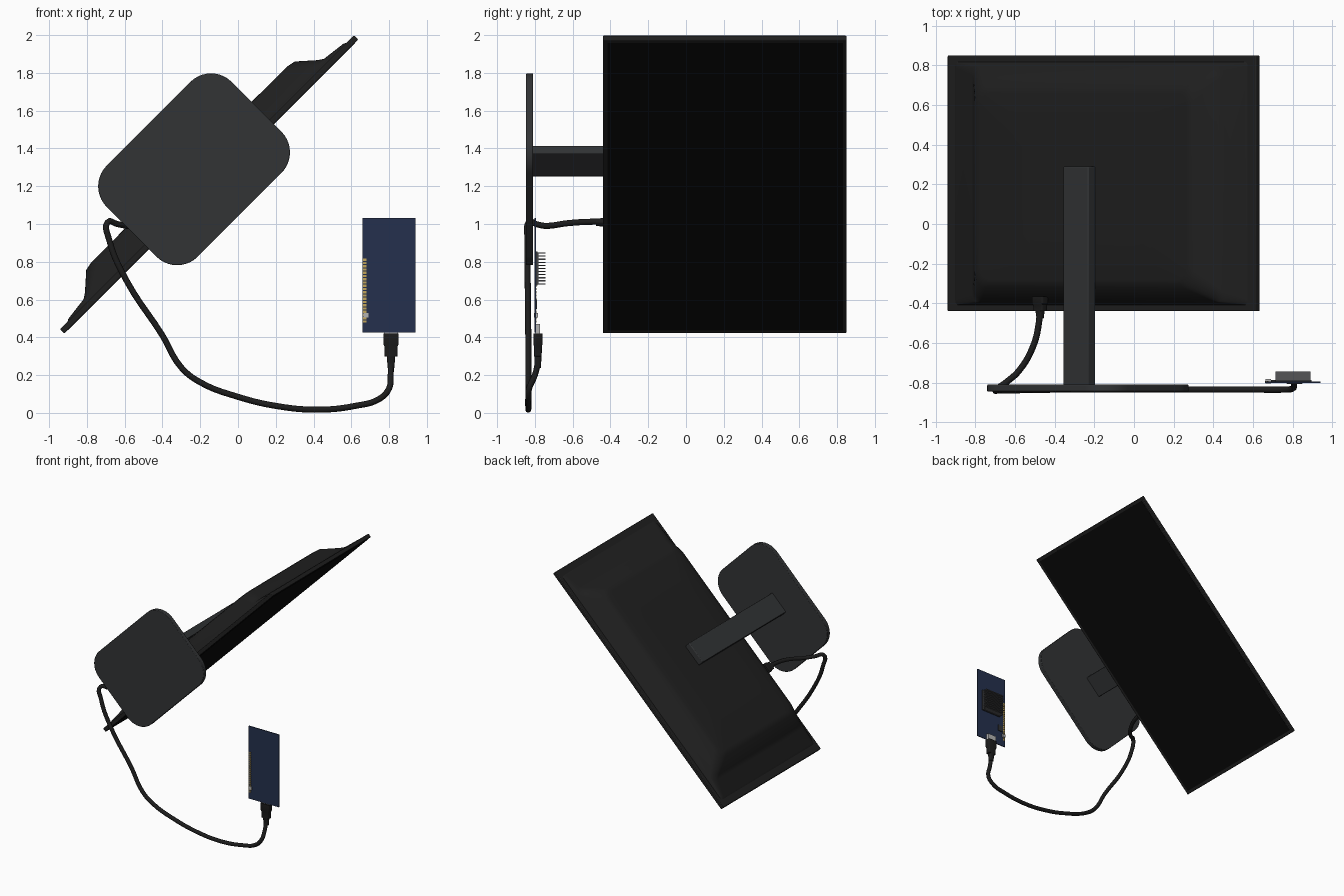
import bpy, bmesh
from math import sin, cos, pi, radians
from mathutils import Matrix, Vector

if "Cube" in bpy.data.objects:
    bpy.data.objects.remove(bpy.data.objects["Cube"])

# Monitor frame: x along the screen width, y up the screen, z out of its back
S = 0.70711
TILT = Matrix(((S, 0, -S, -0.14), (0, 1, 0, 0), (S, 0, S, 1.197), (0, 0, 0, 1)))
I = Matrix.Identity(4)


def material(name, rgb):
    m = bpy.data.materials.new(name)
    m.diffuse_color = (*rgb, 1)
    m.use_nodes = True
    m.node_tree.nodes["Principled BSDF"].inputs["Base Color"].default_value = m.diffuse_color
    return m


SHELL = material("shell_black", (0.014, 0.014, 0.014))
GLASS = material("screen_black", (0.003, 0.003, 0.003))
STAND = material("stand_grey", (0.032, 0.034, 0.036))
CABLE = material("cable_black", (0.012, 0.012, 0.012))
BLUE = material("board_blue", (0.018, 0.03, 0.075))
GOLD = material("gold", (0.55, 0.38, 0.1))
METAL = material("metal", (0.45, 0.45, 0.45))
SINK = material("heat_sink_grey", (0.09, 0.09, 0.095))


def finish(name, bm, mat, matrix=I, bevel=0, angle=35):
    bmesh.ops.recalc_face_normals(bm, faces=bm.faces)
    me = bpy.data.meshes.new(name)
    bm.to_mesh(me)
    bm.free()
    ob = bpy.data.objects.new(name, me)
    bpy.context.collection.objects.link(ob)
    me.materials.append(mat)
    me.transform(matrix)
    if bevel:
        mod = ob.modifiers.new("bevel", 'BEVEL')
        mod.width, mod.segments = bevel, 2
    if angle:
        bpy.ops.object.select_all(action='DESELECT')
        bpy.context.view_layer.objects.active = ob
        ob.select_set(True)
        bpy.ops.object.shade_smooth_by_angle(angle=radians(angle))
    return ob


def add_box(bm, x0, x1, y0, y1, z0, z1):
    m = Matrix.Translation(((x0 + x1) / 2, (y0 + y1) / 2, (z0 + z1) / 2))
    bmesh.ops.create_cube(bm, size=1, matrix=m @ Matrix.Diagonal((x1 - x0, y1 - y0, z1 - z0, 1)))


def box(name, mat, *size, matrix=I, bevel=0):
    bm = bmesh.new()
    add_box(bm, *size)
    return finish(name, bm, mat, matrix, bevel)


def rounded_rect(x0, x1, y0, y1, r, n):
    pts = []
    for k, (cx, cy) in enumerate(((x1 - r, y1 - r), (x0 + r, y1 - r), (x0 + r, y0 + r), (x1 - r, y0 + r))):
        for i in range(n + 1):
            a = (k + i / n) * pi / 2
            pts.append((cx + r * cos(a), cy + r * sin(a)))
    return pts


def loft(name, mat, rings, n=6, matrix=I, bevel=0, angle=35):
    # rings: (x0, x1, y0, y1, corner radius, z)
    bm = bmesh.new()
    loops = [[bm.verts.new((x, y, z)) for x, y in rounded_rect(*r, n)] for *r, z in rings]
    for a, b in zip(loops, loops[1:]):
        for i in range(len(a)):
            j = (i + 1) % len(a)
            bm.faces.new((a[i], a[j], b[j], b[i]))
    bm.faces.new(loops[0])
    bm.faces.new(loops[-1])
    return finish(name, bm, mat, matrix, bevel, angle)


# Monitor: thin frame, screen glass and bulging back
W = 1.1
box("screen_frame", SHELL, -W, W, -0.44, 0.85, 0.002, 0.034, matrix=TILT, bevel=0.005)
box("screen_glass", GLASS, -W + 0.025, W - 0.025, -0.415, 0.83, 0.0, 0.01, matrix=TILT)
loft("back_shell", SHELL, [
    (-1.05, 1.05, -0.41, 0.82, 0.02, 0.03),
    (-1.03, 1.03, -0.405, 0.815, 0.03, 0.042),
    (-0.90, 0.90, -0.395, 0.80, 0.05, 0.058),
    (-0.87, 0.87, -0.38, 0.78, 0.06, 0.078),
    (-0.78, 0.78, -0.32, 0.70, 0.08, 0.158),
    (-0.74, 0.74, -0.28, 0.66, 0.08, 0.166),
    (-0.40, 0.40, -0.12, 0.45, 0.08, 0.169)], matrix=TILT, angle=50)

# Stand: column and rounded base plate
box("stand_column", STAND, -0.09, 0.09, -0.815, 0.29, 0.165, 0.219, matrix=TILT, bevel=0.006)
lay = TILT @ Matrix.Translation((0, -0.846, 0.131)) @ Matrix.Rotation(-pi / 2, 4, 'X')
loft("stand_base", STAND, [(-0.468, 0.468, -0.341, 0.341, 0.155, z) for z in (0, 0.036)],
     n=10, matrix=lay, bevel=0.004)

# Cable from the monitor to the board
path = [(-0.475, -0.40, 1.01), (-0.48, -0.50, 1.012), (-0.51, -0.62, 1.005), (-0.58, -0.74, 0.99),
        (-0.64, -0.795, 1.0), (-0.69, -0.832, 1.01), (-0.68, -0.838, 0.91), (-0.59, -0.838, 0.70),
        (-0.40, -0.835, 0.41), (-0.30, -0.835, 0.24), (-0.20, -0.835, 0.162), (0, -0.835, 0.085),
        (0.20, -0.835, 0.037), (0.42, -0.835, 0.017), (0.62, -0.835, 0.037), (0.75, -0.835, 0.075),
        (0.80, -0.83, 0.13), (0.808, -0.80, 0.20), (0.81, -0.785, 0.27), (0.81, -0.785, 0.34)]
cu = bpy.data.curves.new("cable", 'CURVE')
cu.dimensions = '3D'
cu.bevel_depth, cu.bevel_resolution, cu.resolution_u = 0.016, 2, 5
cu.use_fill_caps = True
sp = cu.splines.new('BEZIER')
sp.bezier_points.add(len(path) - 1)
for bp, co in zip(sp.bezier_points, path):
    bp.co = co
    bp.handle_left_type = bp.handle_right_type = 'AUTO'
cu.materials.append(CABLE)
bpy.context.collection.objects.link(bpy.data.objects.new("cable", cu))


def plug(name, matrix):
    # wide grip, narrower shoulder, strain relief; points along local z
    loft(name, CABLE, [(-a, a, -b, b, r, z) for a, b, r, z in (
        (0.018, 0.016, 0.012, -0.06), (0.022, 0.019, 0.012, 0.0), (0.034, 0.02, 0.008, 0.002),
        (0.035, 0.021, 0.008, 0.055), (0.041, 0.024, 0.008, 0.065), (0.041, 0.024, 0.008, 0.122))],
         n=3, matrix=matrix)


plug("board_plug", Matrix.Translation((0.81, -0.784, 0.298)))
plug("monitor_plug", TILT @ Matrix.Translation((-0.369, -0.44, 0.103)) @ Matrix.Rotation(-pi / 2, 4, 'X')
     @ Matrix.Diagonal((0.95, 1, 0.6, 1)))

# Circuit board with socket, chip and small parts
box("circuit_board", BLUE, 0.66, 0.94, -0.801, -0.794, 0.425, 1.032)
box("board_socket", METAL, 0.772, 0.848, -0.796, -0.772, 0.415, 0.47)
box("board_chip", STAND, 0.715, 0.895, -0.796, -0.786, 0.675, 0.855)
box("side_connector", METAL, 0.664, 0.69, -0.805, -0.783, 0.505, 0.53)
box("small_chip", STAND, 0.69, 0.73, -0.795, -0.788, 0.55, 0.60)

# Heat sink: plate with upright fins
bm = bmesh.new()
add_box(bm, 0.715, 0.89, -0.787, -0.78, 0.68, 0.85)
for i in range(11):
    z = 0.68 + i * 0.0163
    add_box(bm, 0.715, 0.89, -0.781, -0.745, z, z + 0.006)
finish("heat_sink", bm, SINK, angle=0)

# Two rows of gold contacts, on both sides of the board
bm = bmesh.new()
for i in range(20):
    z = 0.478 + i * 0.0172
    for x in (0.661, 0.671):
        add_box(bm, x, x + 0.008, -0.803, -0.792, z, z + 0.012)
finish("contacts", bm, GOLD, angle=0)
